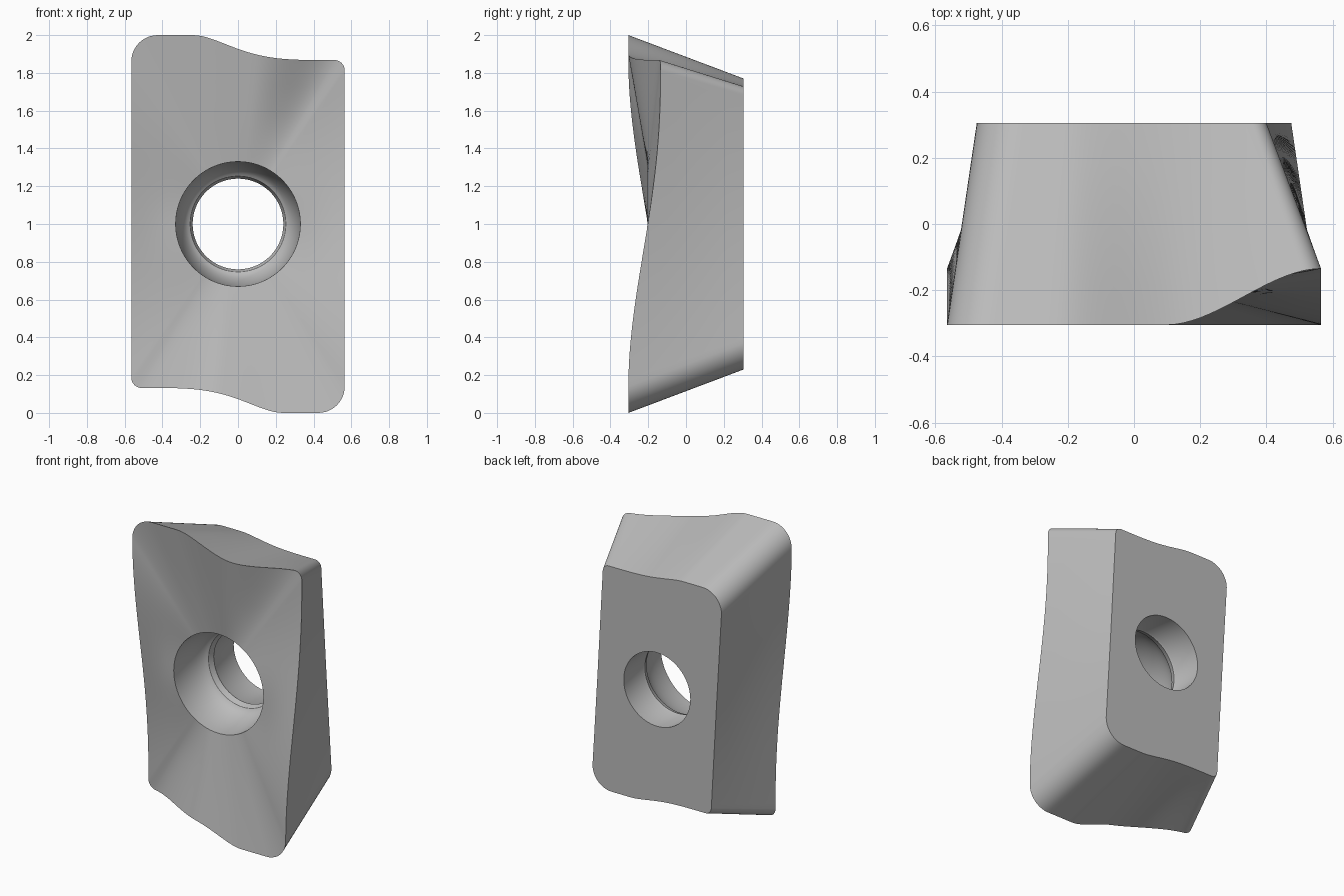
import bpy, bmesh
from math import sin, cos, pi, radians, hypot

if "Cube" in bpy.data.objects:
    bpy.data.objects.remove(bpy.data.objects["Cube"], do_unlink=True)

FRONT, BACK, MID_Z = -0.305, 0.305, 1.0
RIM, BORE = 0.33, 0.24


def smooth(t):
    t = min(max(t, 0.0), 1.0)
    return t * t * (3 - 2 * t)


def side_depth(z):
    # depth of the front cutting edge along the right side
    return -0.135 - 0.17 * smooth((1.81 - z) / 1.67) ** 1.25


def top_depth(x):
    # depth of the front cutting edge along the top
    return -0.135 - 0.17 * smooth((0.565 - x) / 0.47)


def half_outline(right_mid, right_top, left_top, z_right, z_left, r_small, r_big):
    """Upper half of an outline, from the right side over the top to the left.
    Each point is (x, z, depth of the front edge there)."""
    pts = []
    n_side, n_arc, n_top = 24, 10, 36
    for i in range(n_side):
        t = i / n_side
        z = MID_Z + (z_right - r_small - MID_Z) * t
        pts.append((right_mid + (right_top - right_mid) * t, z, side_depth(z)))
    # small corner
    for i in range(n_arc):
        a = pi / 2 * i / n_arc
        x = right_top - r_small * (1 - cos(a))
        pts.append((x, z_right - r_small * (1 - sin(a)), top_depth(x)))
    # wavy top edge
    x0, x1 = right_top - r_small, left_top + r_big
    for i in range(n_top):
        t = i / n_top
        x = x0 + (x1 - x0) * t
        z = z_right + (z_left - z_right) * smooth(min(t / 0.8, 1) ** 2)
        pts.append((x, z, top_depth(x)))
    # large corner
    for i in range(n_arc):
        a = pi / 2 * i / n_arc
        pts.append((x1 - r_big * sin(a), z_left - r_big * (1 - cos(a)), FRONT))
    # left side
    for i in range(n_side):
        t = i / n_side
        z = z_left - r_big + (MID_Z - z_left + r_big) * t
        pts.append((left_top + (-right_mid - left_top) * t, z, side_depth(2 * MID_Z - z)))
    return pts


def full_outline(*args):
    # the lower half is the upper half turned by 180 degrees
    half = half_outline(*args)
    return half + [(-x, 2 * MID_Z - z, y) for x, z, y in half]


front = [(x, y, z) for x, z, y in full_outline(0.565, 0.565, -0.565, 1.868, 2.0, 0.055, 0.14)]
back = [(x, BACK, z) for x, z, y in full_outline(0.4375, 0.40, -0.475, 1.728, 1.77, 0.045, 0.14)]


def blend(a, b, t):
    return [tuple(p + (q - p) * t for p, q in zip(u, v)) for u, v in zip(a, b)]


def circle(r, y):
    # ring whose points line up with the front outline
    ring = []
    for x, _, z in front:
        d = hypot(x, z - MID_Z)
        ring.append((r * x / d, y, MID_Z + r * (z - MID_Z) / d))
    return ring


# rings run from the rim over the front, flanks and back, then through the hole
rim = circle(RIM, -0.205)
rings = [blend(rim, front, t / 4) for t in range(4)]
rings += [blend(front, back, t / 5) for t in range(6)]
rings += [circle(BORE + 0.005, BACK), circle(BORE + 0.005, 0.1), circle(BORE, 0.09)]
# rounded screw seat
for i in range(10, 0, -1):
    a = pi / 2 * 0.9 * i / 10
    rings.append(circle(BORE + (RIM - BORE) * cos(a), -0.205 + 0.26 * sin(a)))

bm = bmesh.new()
loops = [[bm.verts.new(p) for p in ring] for ring in rings]
count = len(front)
for k, loop in enumerate(loops):
    following = loops[(k + 1) % len(loops)]
    for i in range(count):
        j = (i + 1) % count
        bm.faces.new((loop[i], loop[j], following[j], following[i]))
bmesh.ops.recalc_face_normals(bm, faces=bm.faces)
mesh = bpy.data.meshes.new("cutting_insert")
bm.to_mesh(mesh)
bm.free()

insert = bpy.data.objects.new("cutting_insert", mesh)
bpy.context.collection.objects.link(insert)

# plain grey metal
grey = bpy.data.materials.new("grey_metal")
grey.use_nodes = True
grey.diffuse_color = (0.5, 0.5, 0.5, 1)
grey.node_tree.nodes["Principled BSDF"].inputs["Base Color"].default_value = (0.5, 0.5, 0.5, 1)
mesh.materials.append(grey)

bpy.ops.object.select_all(action="DESELECT")
insert.select_set(True)
bpy.context.view_layer.objects.active = insert
bpy.ops.object.shade_smooth_by_angle(angle=radians(30))
